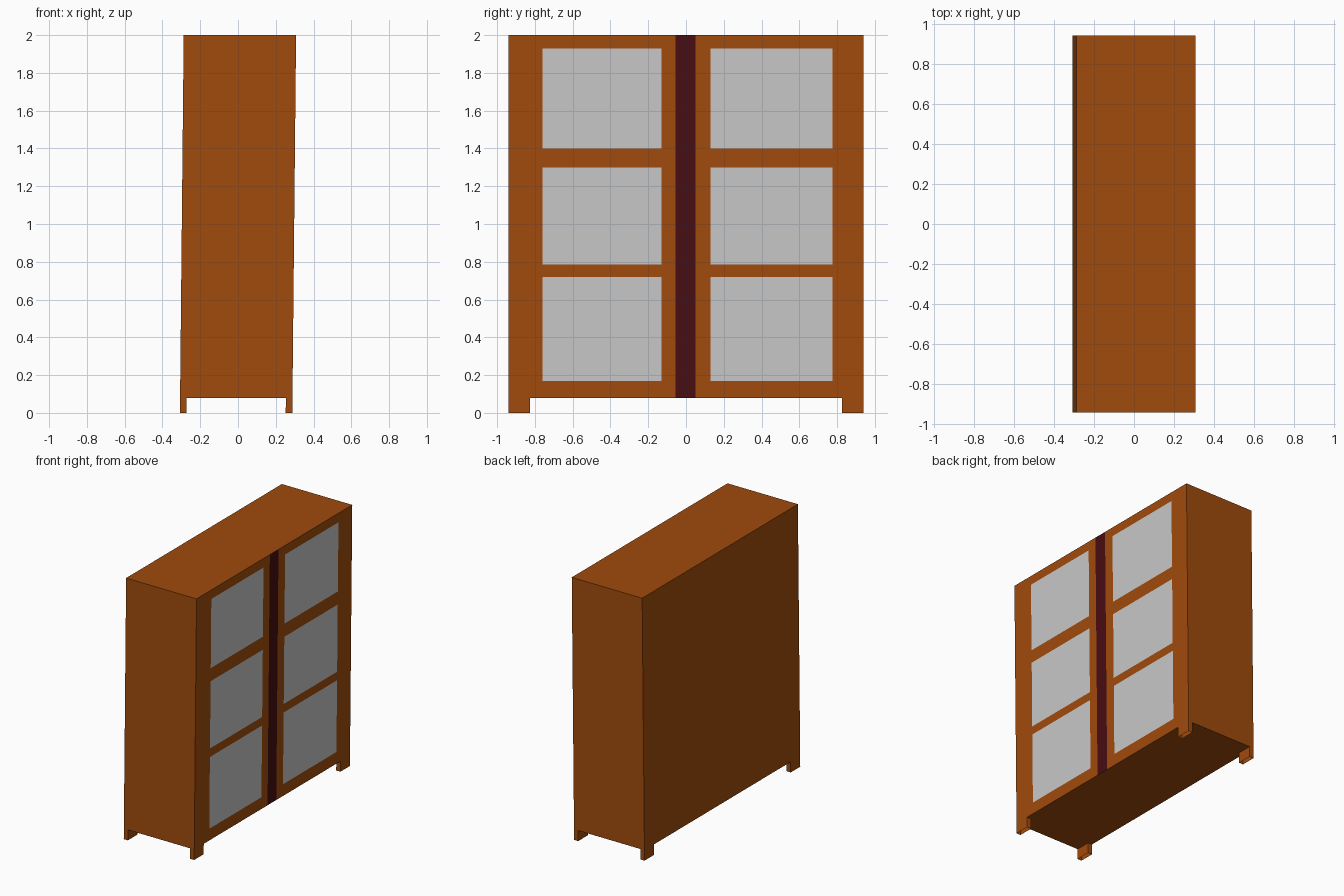
import bpy

if "Cube" in bpy.data.objects:
    bpy.data.objects.remove(bpy.data.objects["Cube"])

# The whole cabinet leans slightly toward +x
HX, HY, TOP, BASE = 0.2975, 0.94, 2.0, 0.08


def lean(x, y, z):
    return (x + 0.01 * (z - 1), y, z)


def mat(name, rgb):
    m = bpy.data.materials.new(name)
    m.diffuse_color = (*rgb, 1)
    m.use_nodes = True
    m.node_tree.nodes["Principled BSDF"].inputs["Base Color"].default_value = m.diffuse_color
    return m


WOOD = mat("orange wood", (0.352, 0.070, 0.0037))
GLASS = mat("pale grey glass", (0.578, 0.578, 0.578))
STRIP = mat("dark red", (0.065, 0.004, 0.006))


def make(name, quads, material):
    verts = [lean(*p) for q in quads for p in q]
    faces = [tuple(range(4 * i, 4 * i + 4)) for i in range(len(quads))]
    me = bpy.data.meshes.new(name)
    me.from_pydata(verts, [], faces)
    me.materials.append(material)
    ob = bpy.data.objects.new(name, me)
    bpy.context.collection.objects.link(ob)
    return ob


def box(x0, x1, y0, y1, z0, z1, skip=""):
    """Outward quads of a box, leaving out sides named in skip."""
    sides = {
        "L": [(x0, y0, z0), (x0, y0, z1), (x0, y1, z1), (x0, y1, z0)],
        "R": [(x1, y0, z0), (x1, y1, z0), (x1, y1, z1), (x1, y0, z1)],
        "F": [(x0, y0, z0), (x1, y0, z0), (x1, y0, z1), (x0, y0, z1)],
        "K": [(x0, y1, z0), (x0, y1, z1), (x1, y1, z1), (x1, y1, z0)],
        "B": [(x0, y0, z0), (x0, y1, z0), (x1, y1, z0), (x1, y0, z0)],
        "T": [(x0, y0, z1), (x1, y0, z1), (x1, y1, z1), (x0, y1, z1)],
    }
    return [q for k, q in sides.items() if k not in skip]


def panel(y0, y1, z0, z1):
    return [(HX, y0, z0), (HX, y1, z0), (HX, y1, z1), (HX, y0, z1)]


# Carcass, open on the door side
make("carcass", box(-HX, HX, -HY, HY, BASE, TOP, "R"), WOOD)

# Door side: frame, panes and centre strip lie flush in one plane
ys = [-HY, -0.76, -0.13, -0.055, 0.05, 0.13, 0.775, HY]
zs = [BASE, 0.17, 0.72, 0.785, 1.30, 1.40, 1.93, TOP]
frame, panes = [], []
for i in range(7):
    if i == 3:
        continue
    for j in range(7):
        is_pane = i in (1, 5) and j in (1, 3, 5)
        (panes if is_pane else frame).append(panel(ys[i], ys[i + 1], zs[j], zs[j + 1]))
make("door_frames", frame, WOOD)
make("glass_panes", panes, GLASS)
make("centre_strip", [panel(ys[3], ys[4], BASE, TOP)], STRIP)

# Shelves inside, level with the rails
for n, (z0, z1) in enumerate([(0.72, 0.785), (1.30, 1.40)]):
    make(f"shelf_{n + 1}", box(-HX + 0.01, HX - 0.01, -HY + 0.01, HY - 0.01, z0, z1), WOOD)

# Four hollow corner feet, open underneath
for a, x0 in (("back", -HX), ("door", HX - 0.035)):
    for b, y0 in (("left", -HY), ("right", HY - 0.115)):
        make(f"{a}_{b}_foot", box(x0, x0 + 0.035, y0, y0 + 0.115, 0, BASE, "BT"), WOOD)
